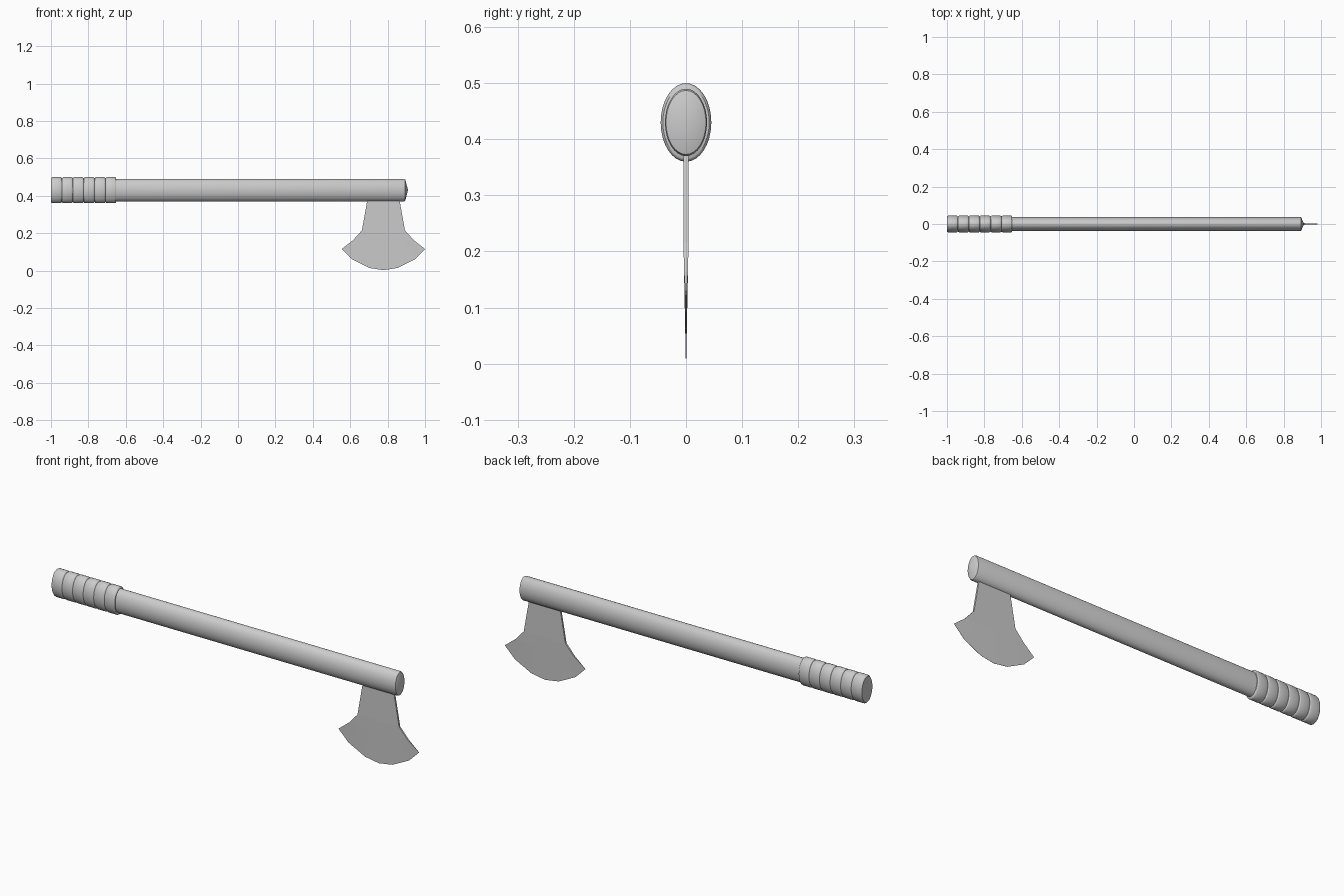
import bpy, bmesh, math

if "Cube" in bpy.data.objects:
    bpy.data.objects.remove(bpy.data.objects["Cube"])

AXIS_Z = 0.43


def finish(name, bm, smooth):
    bmesh.ops.recalc_face_normals(bm, faces=bm.faces)
    mesh = bpy.data.meshes.new(name)
    bm.to_mesh(mesh)
    bm.free()
    obj = bpy.data.objects.new(name, mesh)
    bpy.context.collection.objects.link(obj)
    if smooth:
        bpy.ops.object.select_all(action='DESELECT')
        obj.select_set(True)
        bpy.context.view_layer.objects.active = obj
        bpy.ops.object.shade_smooth_by_angle(angle=math.radians(35))
    return obj


def oval_rod(name, profile, ratio, tip=None, sides=32):
    """Loft oval rings along x; profile holds (x, half height)."""
    bm = bmesh.new()
    rings = []
    for x, r in profile:
        angles = [2 * math.pi * i / sides for i in range(sides)]
        rings.append([bm.verts.new((x, r * ratio * math.sin(a), AXIS_Z + r * math.cos(a)))
                      for a in angles])
    for a, b in zip(rings, rings[1:]):
        for i in range(sides):
            j = (i + 1) % sides
            bm.faces.new((a[i], a[j], b[j], b[i]))
    bm.faces.new(rings[0])
    if tip is None:
        bm.faces.new(rings[-1])
    else:
        v = bm.verts.new((tip, 0, AXIS_Z))
        for i in range(sides):
            bm.faces.new((rings[-1][i], rings[-1][(i + 1) % sides], v))
    return finish(name, bm, True)


# Shaft with a shallow pointed end
oval_rod("shaft", [(-0.98, 0.06), (0.888, 0.06), (0.894, 0.057)], 0.625, tip=0.909)

# Grip of six rounded bands
pitch = 0.0583
bands = []
for k in range(6):
    x = -1 + k * pitch
    bands += [(x + 0.001 * (k > 0), 0.064), (x + 0.003, 0.0675), (x + 0.008, 0.07),
              (x + pitch - 0.008, 0.07), (x + pitch - 0.003, 0.0675), (x + pitch - 0.001, 0.064)]
oval_rod("grip", bands, 0.645)

# Blade: rows from neck to cutting edge, as (x, z, half thickness)
CX = 0.7775
edge = [(-0.2225, 0.115), (-0.167, 0.06), (-0.075, 0.014), (0, 0.002),
        (0.075, 0.014), (0.167, 0.06), (0.2225, 0.115)]
rows = [[(CX + w * (i - 3) / 3, z, t) for i in range(7)]
        for w, z, t in [(0.082, 0.40, 0.0045), (0.115, 0.215, 0.0045), (0.162, 0.163, 0.0035)]]
rows.append([(CX + x, z, 0.0003) for x, z in edge])

bm = bmesh.new()
front, back = [[[bm.verts.new((x, s * t, z)) for x, z, t in row] for row in rows] for s in (-1, 1)]
for side in (front, back):
    for a, b in zip(side, side[1:]):
        for i in range(6):
            bm.faces.new((a[i], a[i + 1], b[i + 1], b[i]))


def rim(side):
    return (side[0] + [r[-1] for r in side[1:-1]] + side[-1][::-1]
            + [r[0] for r in side[-2:0:-1]])


fr, br = rim(front), rim(back)
for i in range(len(fr)):
    j = (i + 1) % len(fr)
    bm.faces.new((fr[i], fr[j], br[j], br[i]))
finish("axe_blade", bm, False)
